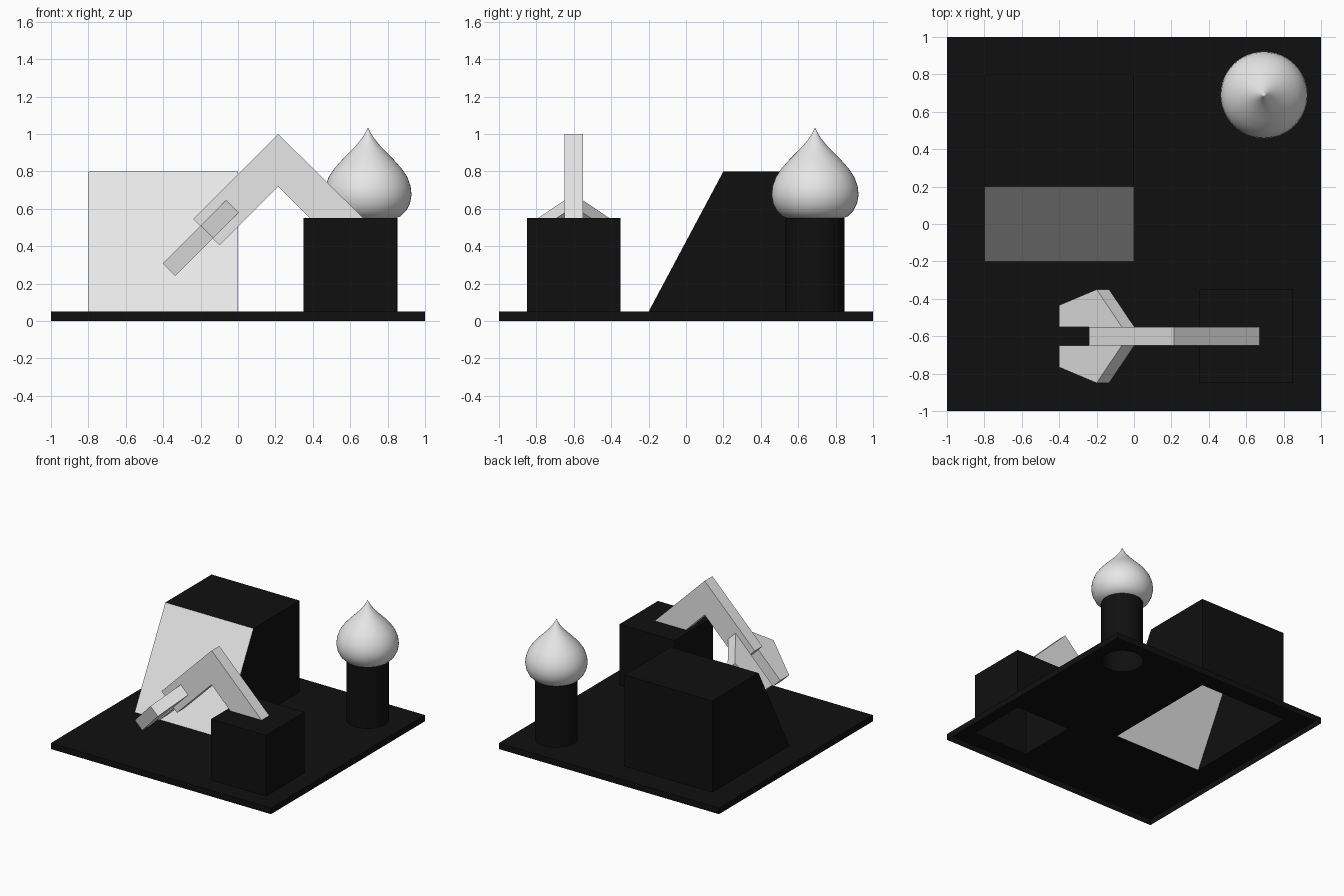
import bpy, bmesh, math
from mathutils import Vector

cube = bpy.data.objects.get("Cube")
if cube:
    bpy.data.objects.remove(cube, do_unlink=True)


def material(name, value):
    m = bpy.data.materials.new(name)
    m.use_nodes = True
    color = (value, value, value, 1)
    m.diffuse_color = color
    m.node_tree.nodes["Principled BSDF"].inputs["Base Color"].default_value = color
    return m


BLACK = material("black", 0.005)
PALE = material("pale grey", 0.8)
DECK = 0.05      # height of the base deck
TOP = 0.55       # height of the block and column
ARM_Y = -0.6     # centre line of the arm


def finish(name, bm, *mats):
    mesh = bpy.data.meshes.new(name)
    bm.to_mesh(mesh)
    bm.free()
    for m in mats:
        mesh.materials.append(m)
    ob = bpy.data.objects.new(name, mesh)
    bpy.context.collection.objects.link(ob)
    return ob


def prism(profile, offset):
    """Closed prism from a 3D outline swept along an offset."""
    bm = bmesh.new()
    face = bm.faces.new([bm.verts.new(p) for p in profile])
    new = bmesh.ops.extrude_face_region(bm, geom=[face], use_keep_orig=True)["geom"]
    bmesh.ops.translate(bm, vec=offset, verts=[v for v in new if isinstance(v, bmesh.types.BMVert)])
    bmesh.ops.recalc_face_normals(bm, faces=bm.faces)
    return bm


def open_bottom(bm, z):
    under = [f for f in bm.faces if all(abs(v.co.z - z) < 1e-4 for v in f.verts)]
    bmesh.ops.delete(bm, geom=under, context='FACES_ONLY')
    return bm


def rect(x0, x1, y0, y1, z):
    return [(x0, y0, z), (x1, y0, z), (x1, y1, z), (x0, y1, z)]


def ring(x, y, r, z, n=48):
    return [(x + r * math.cos(math.tau * i / n), y + r * math.sin(math.tau * i / n), z) for i in range(n)]


block_foot = rect(0.35, 0.85, -0.85, -0.35, DECK)
ramp_foot = rect(-0.8, 0, -0.2, 0.8, DECK)
column_foot = ring(0.695, 0.69, 0.158, DECK)

# Base: hollow tray with openings beneath the standing bodies
bm = bmesh.new()
edges = []
for loop in (rect(-1, 1, -1, 1, DECK), block_foot, ramp_foot, column_foot):
    vs = [bm.verts.new(p) for p in loop]
    edges += [bm.edges.new((vs[i - 1], vs[i])) for i in range(len(vs))]
rim = edges[:4]
bmesh.ops.triangle_fill(bm, edges=edges, use_beauty=True, normal=(0, 0, 1))
walls = bmesh.ops.extrude_edge_only(bm, edges=rim)["geom"]
bmesh.ops.translate(bm, vec=(0, 0, -DECK), verts=[v for v in walls if isinstance(v, bmesh.types.BMVert)])
bmesh.ops.recalc_face_normals(bm, faces=bm.faces)
if sum(f.normal.z for f in bm.faces) < 0:
    bmesh.ops.reverse_faces(bm, faces=bm.faces)
finish("base", bm, BLACK)

# Block and column
rise = (0, 0, TOP - DECK)
finish("arm_block", open_bottom(prism(block_foot, rise), DECK), BLACK)
column = finish("column", open_bottom(prism(column_foot, rise), DECK), BLACK)

# Ramp block with a pale sloping front
side = [(-0.8, y, z) for y, z in ((-0.2, DECK), (0.2, 0.8), (0.8, 0.8), (0.8, DECK))]
bm = open_bottom(prism(side, (0.8, 0, 0)), DECK)
for f in bm.faces:
    f.material_index = int(f.normal.y < -0.5)
finish("ramp_block", bm, BLACK, PALE)

# Bent arm
outline = ((0.67, TOP), (0.215, 1.0), (-0.24, 0.545), (-0.1, 0.405), (0.215, 0.72), (0.385, TOP))
finish("bent_arm", prism([(x, ARM_Y - 0.05, z) for x, z in outline], (0, 0.1, 0)), PALE)

# Pair of jaws at the end of the arm
jaw = ((-0.402, 0.05), (-0.402, 0.165), (-0.2, 0.25), (-0.065, 0.05))
for name, s in (("front_jaw", -1), ("back_jaw", 1)):
    pts = [(x, ARM_Y + s * y, x + 0.71) for x, y in jaw]
    finish(name, prism(pts, (0.067, 0, -0.067)), PALE)

# Onion dome: turned profile
profile = ((0.15, 0.55), (0.175, 0.56), (0.205, 0.59), (0.225, 0.63), (0.233, 0.675),
           (0.228, 0.72), (0.21, 0.77), (0.18, 0.815), (0.14, 0.86), (0.1, 0.9),
           (0.062, 0.94), (0.03, 0.98), (0.012, 1.01), (0, 1.035))
bm = bmesh.new()
vs = [bm.verts.new((0.695 + r, 0.69, z)) for r, z in profile]
es = [bm.edges.new(p) for p in zip(vs, vs[1:])]
bmesh.ops.spin(bm, geom=vs + es, cent=(0.695, 0.69, 0), axis=(0, 0, 1), angle=math.tau, steps=48)
bmesh.ops.remove_doubles(bm, verts=bm.verts, dist=0.0005)
bmesh.ops.recalc_face_normals(bm, faces=bm.faces)
dome = finish("onion_dome", bm, PALE)

# Smooth the round parts
for ob in (column, dome):
    bpy.ops.object.select_all(action='DESELECT')
    ob.select_set(True)
    bpy.context.view_layer.objects.active = ob
    bpy.ops.object.shade_smooth_by_angle(angle=math.radians(40))
